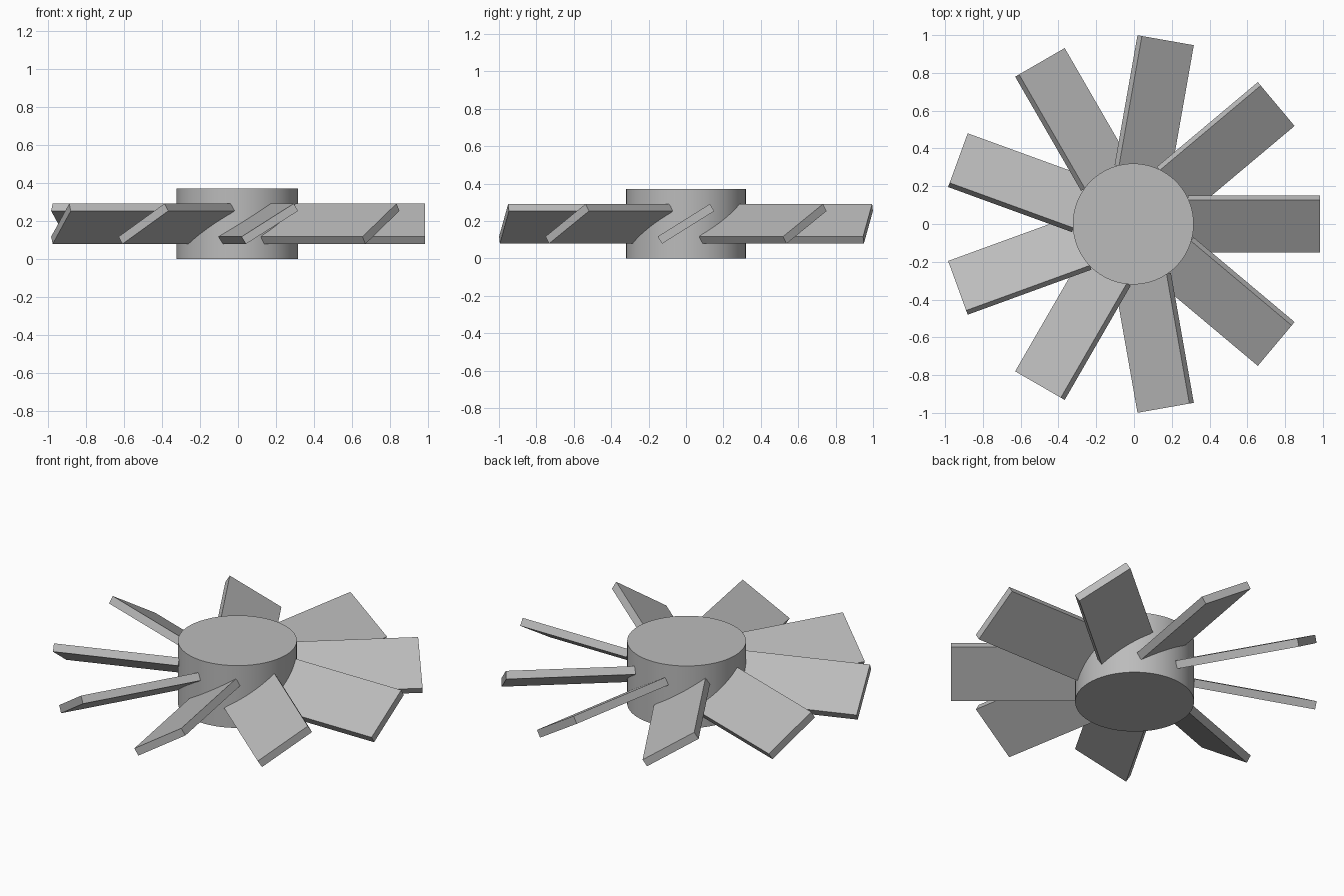
import bpy
import math
from mathutils import Matrix

cube = bpy.data.objects.get("Cube")
if cube:
    bpy.data.objects.remove(cube, do_unlink=True)

# Single grey material
GREY = (0.5, 0.5, 0.5, 1.0)
grey = bpy.data.materials.new("plain_grey")
grey.use_nodes = True
grey.diffuse_color = GREY
grey.node_tree.nodes["Principled BSDF"].inputs["Base Color"].default_value = GREY

# Main dimensions
HUB_RADIUS, HUB_HEIGHT = 0.32, 0.37
BLADES, PITCH = 9, math.radians(32)
ROOT, TIP = 0.29, 0.988
CHORD, THICKNESS = 0.329, 0.045
CENTRE = Matrix.Translation((-0.004, 0, HUB_HEIGHT / 2))

# Hub: smooth-sided drum with flat caps
bpy.ops.mesh.primitive_cylinder_add(vertices=96, radius=HUB_RADIUS, depth=HUB_HEIGHT)
hub = bpy.context.object
hub.name = "hub"
hub.matrix_world = CENTRE
hub.data.materials.append(grey)
bpy.ops.object.shade_smooth_by_angle(angle=math.radians(30))

# Blades: one flat slab, pitched about its own length, repeated around the hub
bpy.ops.mesh.primitive_cube_add(size=1)
first = bpy.context.object
first.data.name = "blade"
first.data.materials.append(grey)
first.data.transform(
    Matrix.Translation(((ROOT + TIP) / 2, 0, 0))
    @ Matrix.Rotation(PITCH, 4, 'X')
    @ Matrix.Diagonal((TIP - ROOT, CHORD, THICKNESS, 1)))

for i in range(BLADES):
    blade = first if i == 0 else first.copy()
    blade.name = f"blade_{i + 1}"
    if i:
        bpy.context.collection.objects.link(blade)
    blade.matrix_world = CENTRE @ Matrix.Rotation(math.tau * i / BLADES, 4, 'Z')
